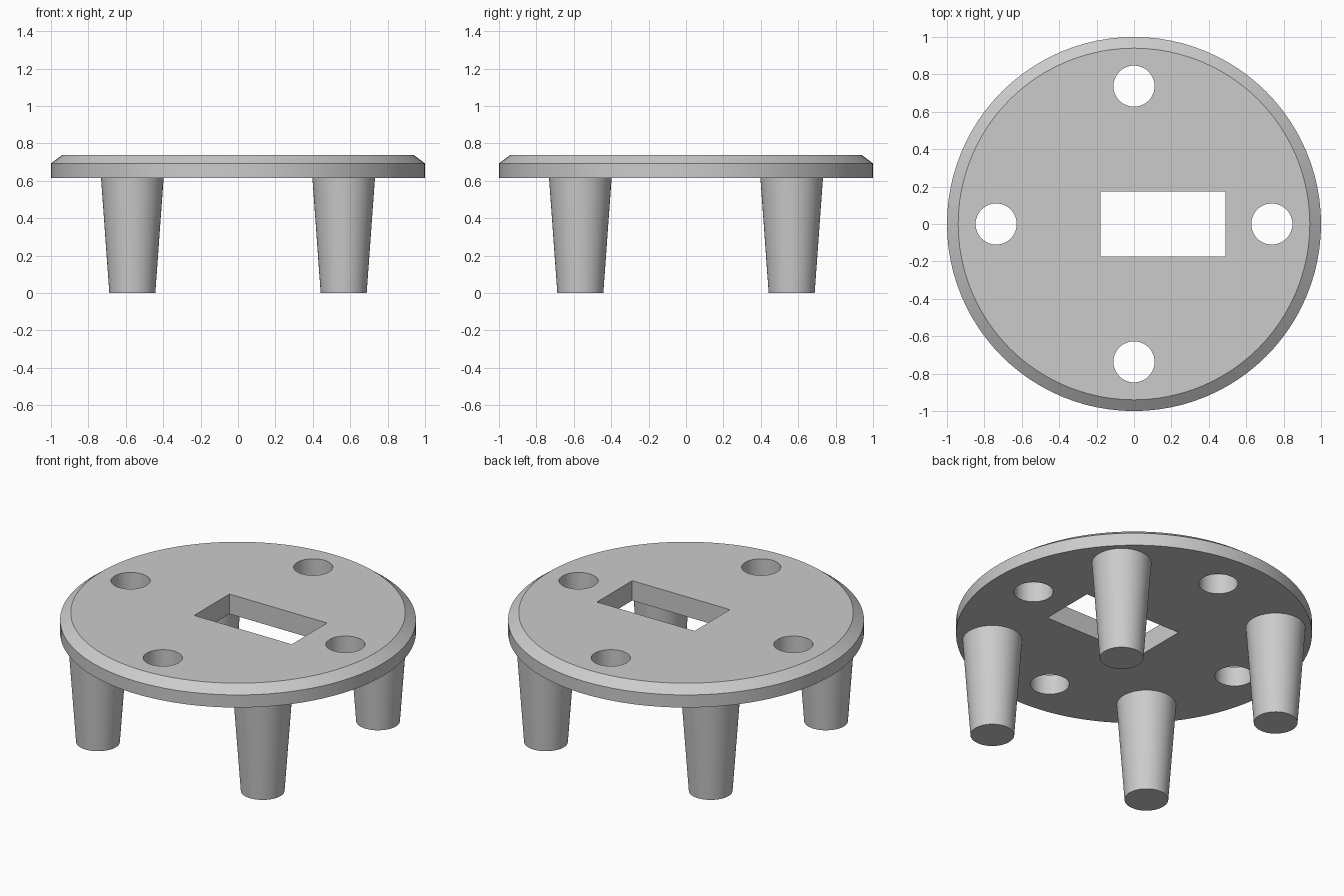
import bpy
import math

cube = bpy.data.objects.get("Cube")
if cube:
    bpy.data.objects.remove(cube, do_unlink=True)

TOP, RIM, UNDER = 0.738, 0.693, 0.615
SIDES = 96

grey = bpy.data.materials.new("plain grey")
grey.use_nodes = True
colour = (0.6, 0.6, 0.6, 1)
grey.diffuse_color = colour
grey.node_tree.nodes["Principled BSDF"].inputs["Base Color"].default_value = colour


def lathe(name, profile, x=0, y=0, sides=SIDES):
    """Closed solid of revolution from (radius, height) pairs, bottom to top."""
    verts, faces = [], []
    for r, z in profile:
        for i in range(sides):
            a = 2 * math.pi * i / sides
            verts.append((r * math.cos(a), r * math.sin(a), z))
    for k in range(len(profile) - 1):
        for i in range(sides):
            j = (i + 1) % sides
            a, b = k * sides, (k + 1) * sides
            faces.append((a + i, a + j, b + j, b + i))
    faces.append(tuple(reversed(range(sides))))
    faces.append(tuple(range(len(verts) - sides, len(verts))))
    mesh = bpy.data.meshes.new(name)
    mesh.from_pydata(verts, [], faces)
    mesh.materials.append(grey)
    obj = bpy.data.objects.new(name, mesh)
    obj.location = (x, y, 0)
    bpy.context.collection.objects.link(obj)
    return obj


def activate(obj):
    bpy.ops.object.select_all(action='DESELECT')
    obj.select_set(True)
    bpy.context.view_layer.objects.active = obj


def cut(target, cutter):
    """Subtract the cutter and remove it."""
    cutter.hide_render = True
    mod = target.modifiers.new("cut", 'BOOLEAN')
    mod.operation = 'DIFFERENCE'
    mod.solver = 'EXACT'
    mod.object = cutter
    activate(target)
    bpy.ops.object.modifier_apply(modifier=mod.name)
    bpy.data.objects.remove(cutter, do_unlink=True)


def smooth(obj):
    activate(obj)
    bpy.ops.object.shade_smooth_by_angle(angle=math.radians(30))


# Round plate with a chamfered upper rim
plate = lathe("plate", [(1, UNDER), (1, RIM), (0.94, TOP)])

# Four round through holes
for i in range(4):
    a = i * math.pi / 2
    cut(plate, lathe("hole_cutter", [(0.11, 0.5), (0.11, 0.9)],
                     0.737 * math.cos(a), 0.737 * math.sin(a), 48))

# Off-centre rectangular slot
bpy.ops.mesh.primitive_cube_add(size=1, location=(0.155, 0, 0.7))
slot = bpy.context.object
slot.name = "slot_cutter"
slot.scale = (0.67, 0.346, 0.5)
slot.data.materials.append(grey)
bpy.context.view_layer.update()
cut(plate, slot)
smooth(plate)

# Four tapered legs, set slightly into the plate
for sy, depth in ((-1, "front"), (1, "back")):
    for sx, side in ((-1, "right"), (1, "left")):
        leg = lathe(f"{depth}_{side}_leg", [(0.123, 0), (0.168, UNDER + 0.01)],
                    sx * 0.565, sy * 0.565, 64)
        smooth(leg)
